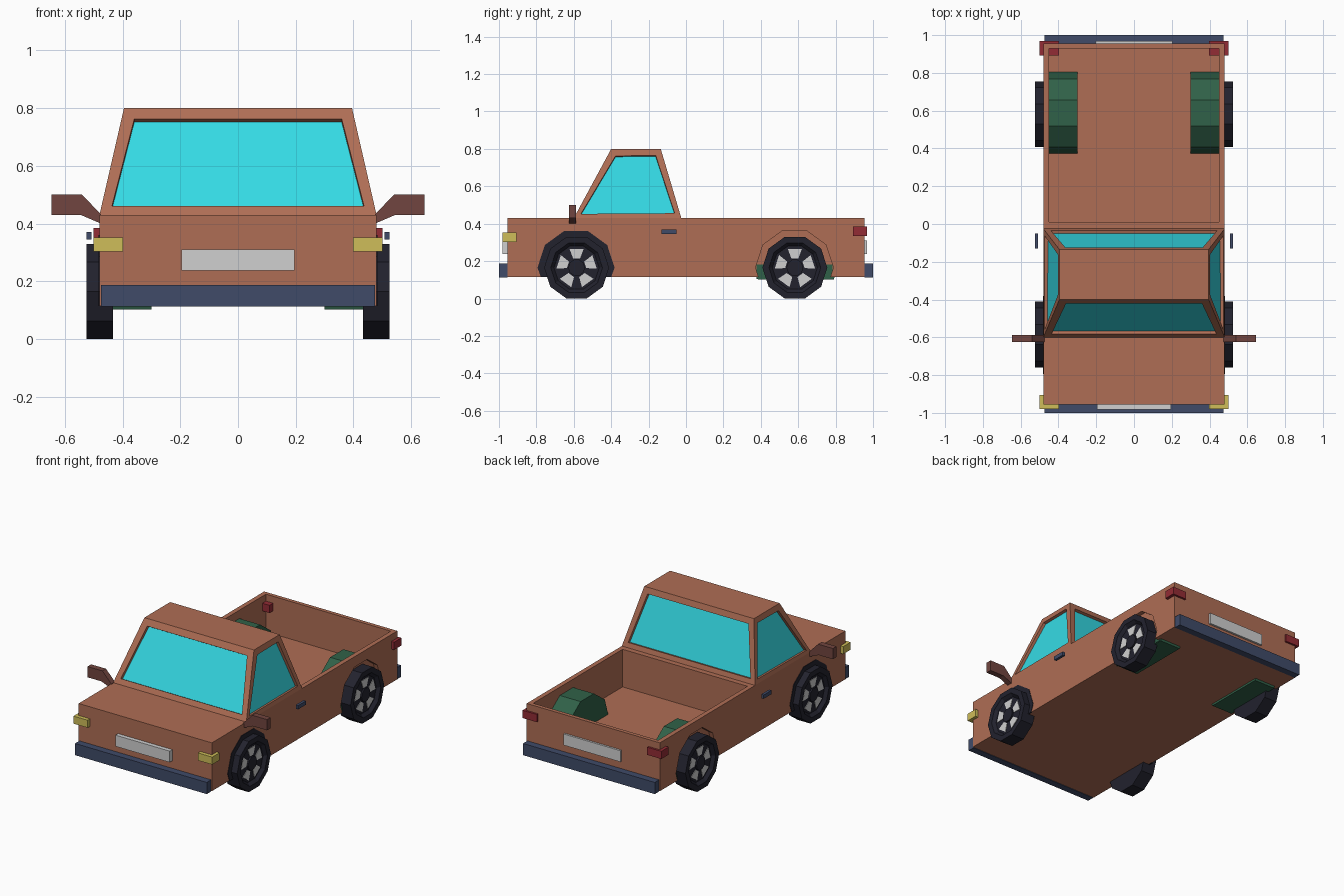
import bpy, bmesh, math
from mathutils import Vector

if "Cube" in bpy.data.objects:
    bpy.data.objects.remove(bpy.data.objects["Cube"])


def material(name, rgb):
    m = bpy.data.materials.new(name)
    m.diffuse_color = (*rgb, 1)
    m.use_nodes = True
    m.node_tree.nodes["Principled BSDF"].inputs["Base Color"].default_value = m.diffuse_color
    return m


PAINT = material("copper_paint", (0.43, 0.155, 0.09))
GLASS = material("cyan_glass", (0.035, 0.70, 0.78))
YELLOW = material("yellow_lamp", (0.62, 0.51, 0.10))
GREY = material("light_grey", (0.63, 0.63, 0.63))
RED = material("red_lamp", (0.29, 0.025, 0.035))
NAVY = material("navy_trim", (0.05, 0.07, 0.14))
BLACK = material("dark_rubber", (0.016, 0.016, 0.027))
GREEN = material("green_arch", (0.03, 0.12, 0.065))
MAROON = material("maroon_mirror", (0.165, 0.06, 0.05))


def finish(name, bm, *mats):
    bmesh.ops.recalc_face_normals(bm, faces=bm.faces)
    me = bpy.data.meshes.new(name)
    bm.to_mesh(me)
    bm.free()
    for m in mats:
        me.materials.append(m)
    ob = bpy.data.objects.new(name, me)
    bpy.context.collection.objects.link(ob)
    return ob


def add_prism(bm, profile, a, b, axis="x"):
    """Extrude a 2D profile: (y, z) along x, or (x, z) along y."""
    def at(p, t):
        return (t, p[0], p[1]) if axis == "x" else (p[0], t, p[1])
    lo = [bm.verts.new(at(p, a)) for p in profile]
    hi = [bm.verts.new(at(p, b)) for p in profile]
    n = len(profile)
    bm.faces.new(lo)
    end = bm.faces.new(hi)
    for i in range(n):
        bm.faces.new((lo[i], lo[(i + 1) % n], hi[(i + 1) % n], hi[i]))
    return end


def prism(name, profile, a, b, mat, axis="x"):
    bm = bmesh.new()
    add_prism(bm, profile, a, b, axis)
    return finish(name, bm, mat)


def box(name, x0, x1, y0, y1, z0, z1, mat):
    return prism(name, [(y0, z0), (y1, z0), (y1, z1), (y0, z1)], x0, x1, mat)


def decagon(cy, cz, r):
    return [(cy + r * math.cos(math.radians(36 * i)),
             cz + r * math.sin(math.radians(36 * i))) for i in range(10)]


def half_decagon(cy, cz, r, bottom):
    top = decagon(cy, cz, r)[:6]
    return top + [(cy - r * 0.91, bottom), (cy + r * 0.91, bottom)]


WHEEL_Y, WHEEL_Z = 0.585, 0.165

# Body with open bed and rear wheel openings
body = box("body", -0.48, 0.48, -0.955, 0.955, 0.115, 0.43, PAINT)
cutters = [box("bed_cutter", -0.45, 0.45, 0.01, 0.93, 0.185, 0.6, PAINT)]
for s in (1, -1):
    cutters.append(prism("arch_cutter", decagon(WHEEL_Y - 0.005, WHEEL_Z, 0.208),
                         s * 0.452, s * 0.6, PAINT))
for c in cutters:
    c.hide_render = True
    mod = body.modifiers.new(c.name, "BOOLEAN")
    mod.operation = "DIFFERENCE"
    mod.solver = "EXACT"
    mod.object = c

# Cab: tapered block with recessed windows on all four sides
bm = bmesh.new()
base = [bm.verts.new(p) for p in ((-0.48, -0.6, 0.43), (0.48, -0.6, 0.43),
                                  (0.48, -0.025, 0.43), (-0.48, -0.025, 0.43))]
roof = [bm.verts.new(p) for p in ((-0.395, -0.4, 0.8), (0.395, -0.4, 0.8),
                                  (0.395, -0.135, 0.8), (-0.395, -0.135, 0.8))]
bm.faces.new(base)
bm.faces.new(roof)
sides = [bm.faces.new((base[i], base[(i + 1) % 4], roof[(i + 1) % 4], roof[i]))
         for i in range(4)]
bmesh.ops.recalc_face_normals(bm, faces=bm.faces)
for f, t in zip(sides, (0.056, 0.045, 0.05, 0.045)):
    bmesh.ops.inset_individual(bm, faces=[f], thickness=t)
    bmesh.ops.inset_individual(bm, faces=[f], thickness=0.001, depth=-0.018)
    f.material_index = 1
finish("cab", bm, PAINT, GLASS)

# Bumpers and number plates
box("front_bumper", -0.475, 0.475, -1.0, -0.955, 0.112, 0.188, NAVY)
box("rear_bumper", -0.475, 0.475, 0.955, 1.0, 0.112, 0.188, NAVY)
box("front_plate", -0.195, 0.195, -0.982, -0.95, 0.237, 0.31, GREY)
box("rear_plate", -0.205, 0.205, 0.95, 0.968, 0.237, 0.31, GREY)

for s, side in ((1, "right"), (-1, "left")):
    # Lamps and door handles
    box(side + "_headlight", s * 0.398, s * 0.5, -0.98, -0.905, 0.303, 0.352, YELLOW)
    box(side + "_tail_light", s * 0.398, s * 0.5, 0.893, 0.968, 0.335, 0.385, RED)
    box(side + "_door_handle", s * 0.508, s * 0.525, -0.13, -0.05, 0.345, 0.37, NAVY)

    # Door mirror on a slanted arm
    prism(side + "_mirror",
          [(s * x, z) for x, z in ((0.475, 0.40), (0.545, 0.43), (0.647, 0.43),
                                   (0.647, 0.50), (0.54, 0.50), (0.475, 0.432))],
          -0.625, -0.588, MAROON, axis="y")

    # Wheel housings: solid in the bed, flat dark panel at the front
    prism(side + "_bed_wheel_arch", half_decagon(WHEEL_Y + 0.003, WHEEL_Z, 0.222, 0.102),
          s * 0.30, s * 0.4505, GREEN)
    box(side + "_arch_lower", s * 0.45, s * 0.455, 0.377, 0.783, 0.104, 0.183, GREEN)
    prism(side + "_front_arch", half_decagon(-WHEEL_Y - 0.003, WHEEL_Z, 0.206, 0.114),
          s * 0.474, s * 0.483, BLACK)

    for cy, end in ((-WHEEL_Y, "front"), (WHEEL_Y - 0.003, "rear")):
        # Tyre with a recessed outer face, hub and five light openings
        bm = bmesh.new()
        face = add_prism(bm, decagon(cy, WHEEL_Z, 0.1735), s * 0.433, s * 0.525)
        bmesh.ops.recalc_face_normals(bm, faces=bm.faces)
        bmesh.ops.inset_individual(bm, faces=[face], thickness=0.035)
        bmesh.ops.inset_individual(bm, faces=[face], thickness=0.018, depth=-0.02)
        add_prism(bm, decagon(cy, WHEEL_Z, 0.045), s * 0.5, s * 0.515)
        finish(f"{side}_{end}_wheel", bm, BLACK)

        bm = bmesh.new()
        for k in range(5):
            a = math.radians(90 + 72 * k)
            pts = [(cy + r * math.cos(a + d), WHEEL_Z + r * math.sin(a + d))
                   for r, d in ((0.052, -0.36), (0.108, -0.36),
                                (0.108, 0.36), (0.052, 0.36))]
            add_prism(bm, pts, s * 0.5, s * 0.508)
        finish(f"{side}_{end}_rim", bm, GREY)
